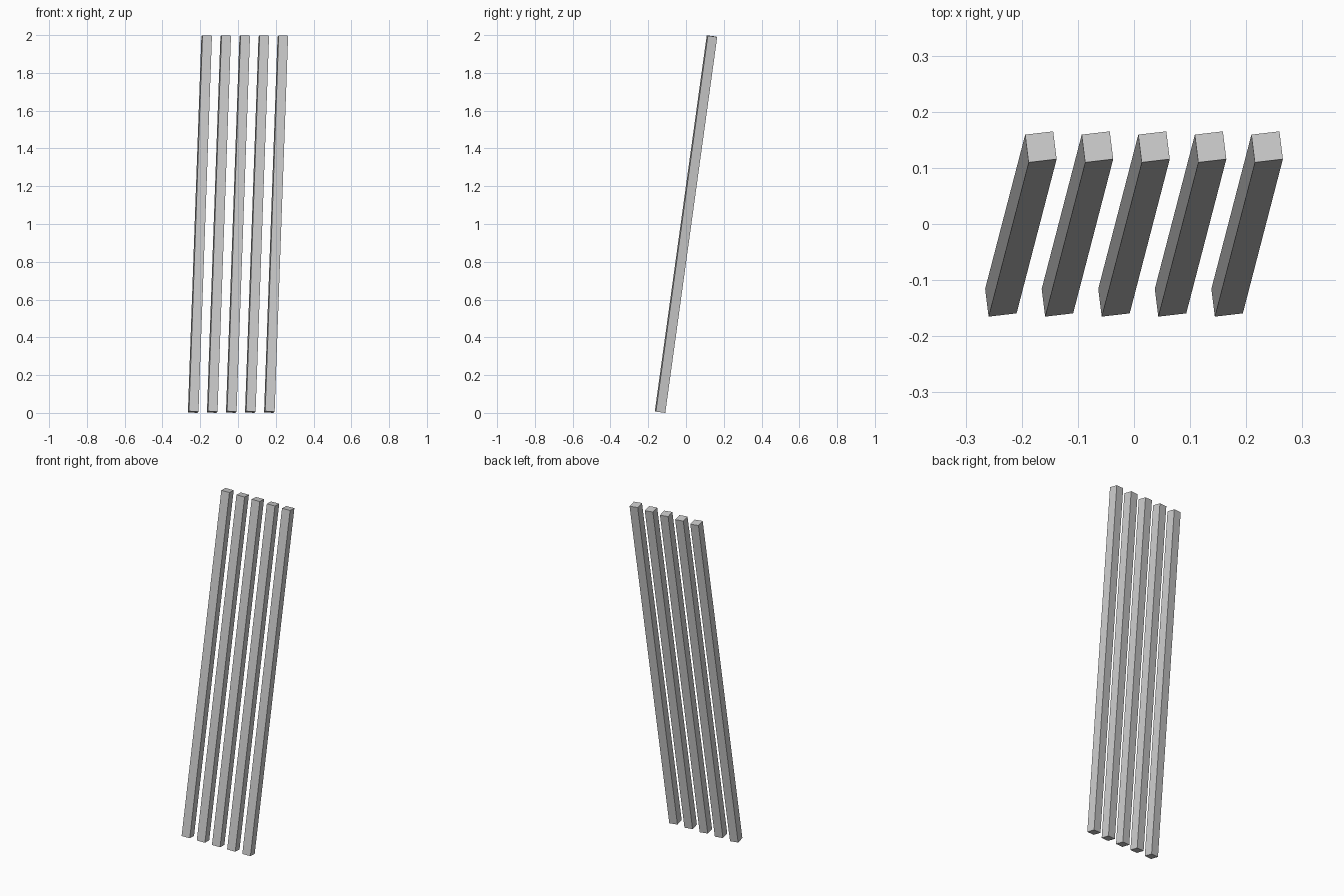
import bpy
from mathutils import Matrix, Vector

if "Cube" in bpy.data.objects:
    bpy.data.objects.remove(bpy.data.objects["Cube"])

SIDE, LENGTH, PITCH = 0.0503, 2.01, 0.1008

# Shared orientation: long axis leaning back and right, with a slight twist
axis = Vector((0.0714, 0.275, 1.991)).normalized()
across = Vector((0.05, 0.0062, 0.0))
across = (across - axis * across.dot(axis)).normalized()
depth = axis.cross(across)
rotation = Matrix((across, depth, axis)).transposed().to_4x4()

# Row of five identical square bars
bars = []
for i in range(5):
    bpy.ops.mesh.primitive_cube_add(size=1)
    bar = bpy.context.object
    bar.name = f"leaning_bar_{i + 1}"
    bar.data.transform(Matrix.Diagonal((SIDE, SIDE, LENGTH, 1)))
    bar.data.transform(rotation)
    bar.location = ((i - 2) * PITCH, 0, 1)
    bars.append(bar)

# Rest the bars on the ground
lowest = min(v.co.z for v in bars[0].data.vertices)
for bar in bars:
    bar.location.z = -lowest
